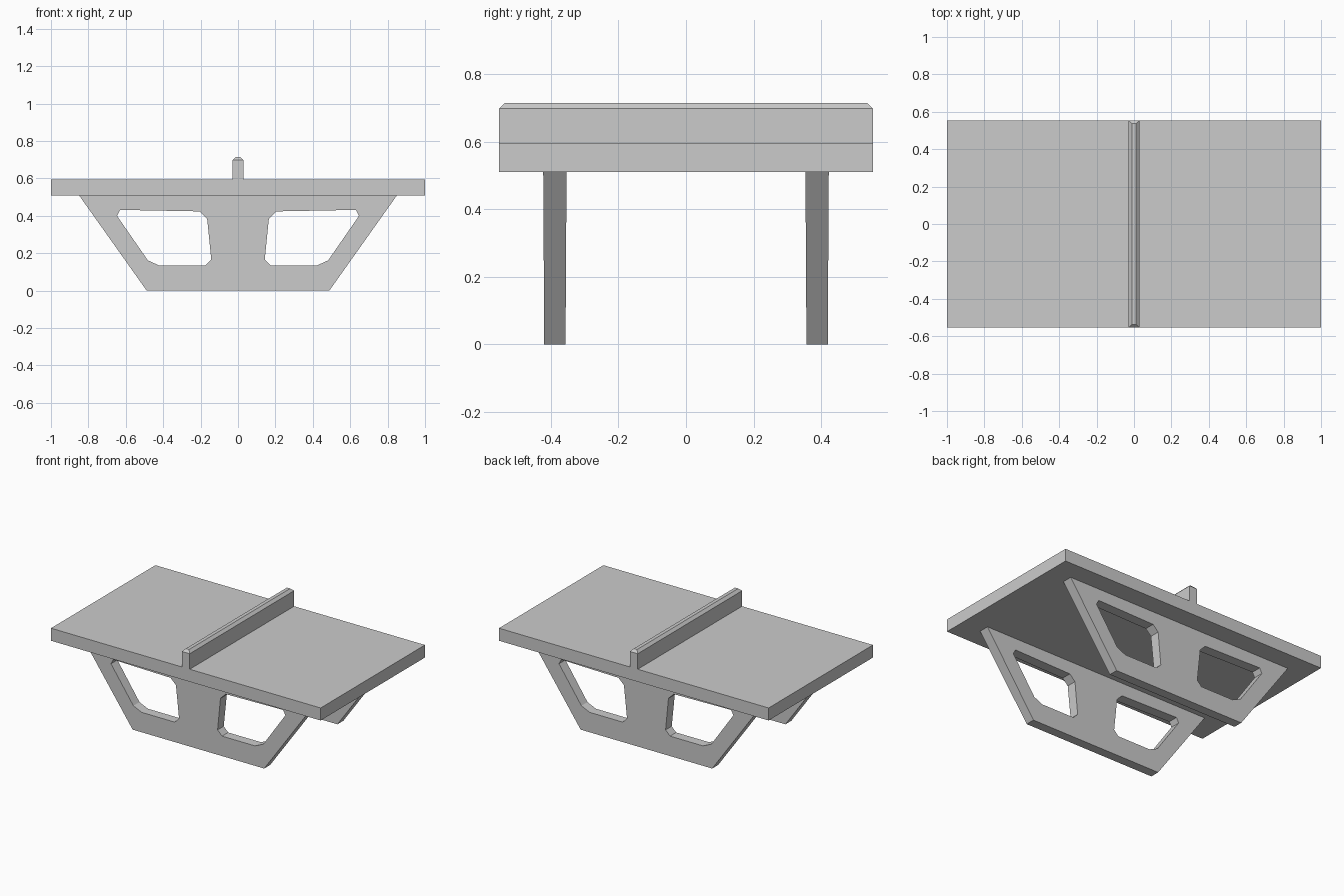
import bpy, bmesh
from mathutils import Vector

if "Cube" in bpy.data.objects:
    bpy.data.objects.remove(bpy.data.objects["Cube"])


def add_mesh(name, bm):
    bmesh.ops.recalc_face_normals(bm, faces=bm.faces)
    mesh = bpy.data.meshes.new(name)
    bm.to_mesh(mesh)
    bm.free()
    obj = bpy.data.objects.new(name, mesh)
    bpy.context.collection.objects.link(obj)
    return obj


def box(size, z0):
    bm = bmesh.new()
    bmesh.ops.create_cube(bm, size=1)
    for v in bm.verts:
        v.co = Vector((v.co.x * size[0], v.co.y * size[1], z0 + (v.co.z + 0.5) * size[2]))
    return bm


def leg_frame(name, y_mid):
    # Flat plate with two openings, slightly thinner towards the floor
    bm = bmesh.new()
    edges = []
    for loop in (OUTLINE, OPENING, [(-x, z) for x, z in OPENING]):
        vs = [bm.verts.new((x, 0, z)) for x, z in loop]
        edges += [bm.edges.new((vs[i - 1], vs[i])) for i in range(len(vs))]
    bmesh.ops.triangle_fill(bm, edges=edges, use_beauty=True)
    back = list(bm.verts)
    ext = bmesh.ops.extrude_face_region(bm, geom=bm.faces[:], use_keep_orig=True)
    front = [g for g in ext["geom"] if isinstance(g, bmesh.types.BMVert)]
    for verts, sign in ((back, 1), (front, -1)):
        for v in verts:
            v.co.y = y_mid + sign * (0.0315 + 0.003 * v.co.z / 0.51)
    return add_mesh(name, bm)


OUTLINE = [(-0.85, 0.51), (0.85, 0.51), (0.488, 0), (-0.488, 0)]
OPENING = [(-0.63, 0.432), (-0.205, 0.424), (-0.165, 0.385), (-0.143, 0.167),
           (-0.176, 0.134), (-0.42, 0.134), (-0.482, 0.162), (-0.647, 0.40)]

# Table top
add_mesh("table_top", box((2, 1.106, 0.084), 0.51))

# Net slab with chamfered upper rim
bm = box((0.058, 1.106, 0.122), 0.593)
rim = [e for e in bm.edges if all(v.co.z > 0.7 for v in e.verts)]
bmesh.ops.bevel(bm, geom=rim, offset=0.017, segments=1, affect='EDGES')
add_mesh("net", bm)

# Two supporting frames
leg_frame("front_leg_frame", -0.388)
leg_frame("back_leg_frame", 0.388)
